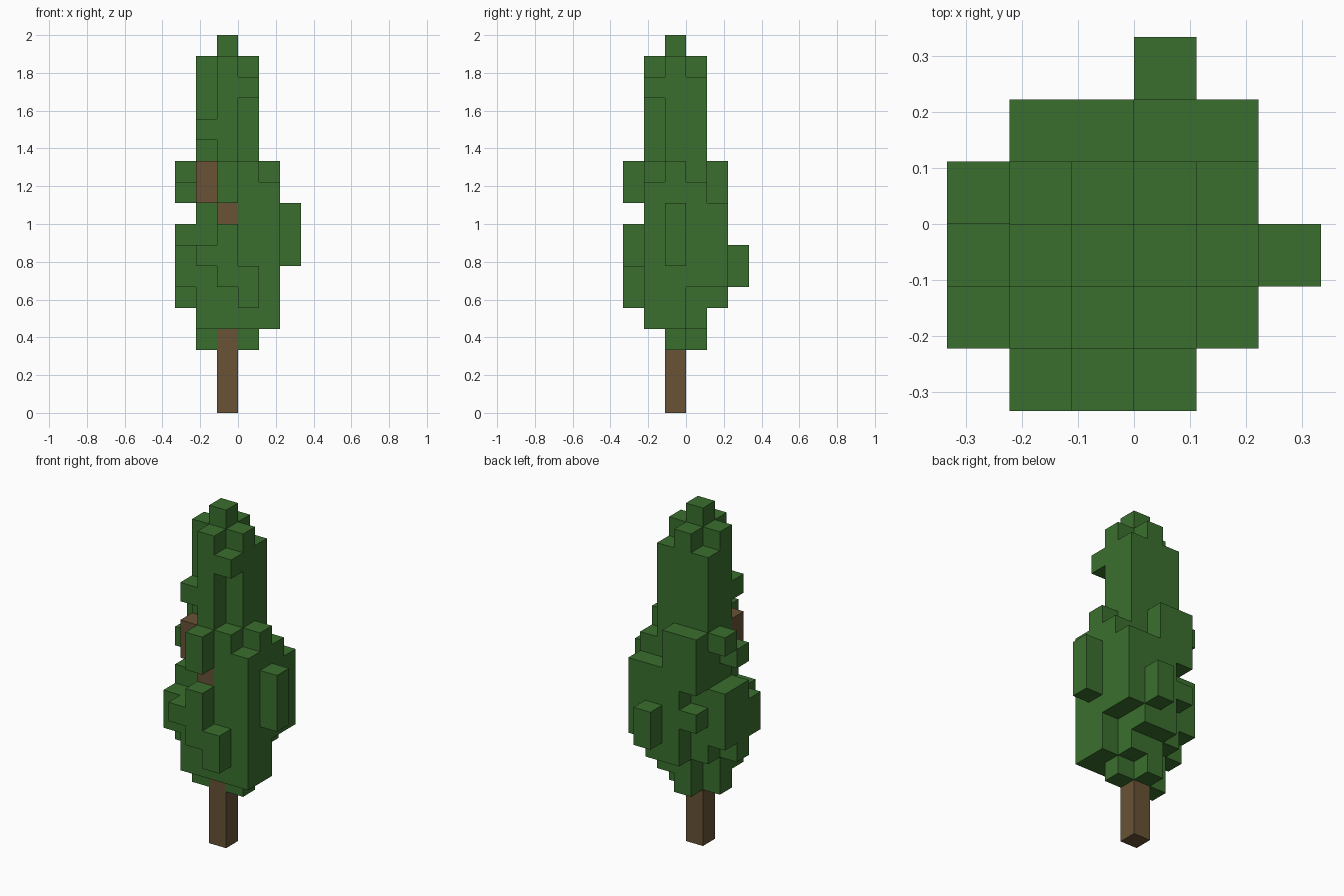
import bpy
import bmesh
from mathutils import Vector

UNIT = 1 / 9  # edge length of one block

cube = bpy.data.objects.get("Cube")
if cube:
    bpy.data.objects.remove(cube, do_unlink=True)


def make_material(name, colour):
    mat = bpy.data.materials.new(name)
    mat.use_nodes = True
    mat.diffuse_color = (*colour, 1)
    bsdf = mat.node_tree.nodes["Principled BSDF"]
    bsdf.inputs["Base Color"].default_value = (*colour, 1)
    bsdf.inputs["Roughness"].default_value = 0.9
    return mat


def box(x, y, z):
    """Block cells in inclusive (low, high) ranges; a single number is one cell."""
    spans = [(s, s) if isinstance(s, int) else s for s in (x, y, z)]
    rx, ry, rz = (range(a, b + 1) for a, b in spans)
    return {(i, j, k) for i in rx for j in ry for k in rz}


def union(*boxes):
    return set().union(*(box(*b) for b in boxes))


def build_blocks(name, cells, solid, mat):
    """Skin the cells, leaving out faces that touch any other solid cell."""
    bm = bmesh.new()
    for cell in cells:
        for axis in range(3):
            for sign in (-1, 1):
                step = [0, 0, 0]
                step[axis] = sign
                if tuple(c + s for c, s in zip(cell, step)) in solid:
                    continue
                normal = Vector(step)
                u = Vector([float(i == (axis + 1) % 3) for i in range(3)])
                v = normal.cross(u)
                mid = Vector(cell) + Vector((0.5, 0.5, 0.5)) + normal / 2
                corners = [mid + (u * a + v * b) / 2
                           for a, b in ((-1, -1), (1, -1), (1, 1), (-1, 1))]
                bm.faces.new([bm.verts.new(c * UNIT) for c in corners])
    bmesh.ops.remove_doubles(bm, verts=bm.verts[:], dist=0.001)
    bmesh.ops.dissolve_limit(bm, angle_limit=0.01, verts=bm.verts[:], edges=bm.edges[:])
    mesh = bpy.data.meshes.new(name)
    bm.to_mesh(mesh)
    bm.free()
    mesh.materials.append(mat)
    obj = bpy.data.objects.new(name, mesh)
    bpy.context.collection.objects.link(obj)
    return obj


# Trunk with a bent side branch
trunk = union((-1, -1, (0, 9)), (-1, -2, 9), (-2, -2, (10, 11)))

# Narrow crown: a square column with notched front corners and a stepped tip
crown = box((-2, 0), (-2, 0), (12, 15))
crown -= union((0, -2, (12, 14)), (-2, -2, 12), (-2, -2, (14, 15)))
crown |= union(((-2, 0), -1, 16), (-1, (-2, 0), 16), (-1, -1, 17))

# Wide body with notched corners
body = box((-2, 1), (-2, 1), (4, 11))
body -= union(
    ((-2, 1), 1, 4), (1, 0, (4, 5)), (1, 1, (4, 5)), (-2, 0, 4),
    (-2, 1, (5, 6)), (-2, 1, 8), (-2, -2, (8, 9)),
    ((0, 1), 1, (10, 11)), (1, 1, 10), (1, 0, 11), (1, -2, 11))

# Skirt around the trunk under the body
skirt = union(((-2, 0), -1, 3), (-1, 0, 3))

# Tufts sticking out on each side
front_tufts = union((-1, -3, (10, 11)), (-1, -3, (6, 8)), (-2, -3, 7), (0, -3, (5, 6)))
right_tufts = union((-3, 0, 11), (-3, -1, 10), (-3, -1, (5, 8)),
                    (-3, 0, (6, 8)), (-3, -2, (6, 7)))
left_tuft = box(2, -1, (7, 9))
back_tuft = box(0, 2, (6, 7))

foliage = (crown | body | skirt | front_tufts | right_tufts | left_tuft | back_tuft) - trunk
solid = foliage | trunk

build_blocks("trunk", trunk, solid, make_material("bark brown", (0.138, 0.084, 0.036)))
build_blocks("foliage", foliage, solid, make_material("leaf green", (0.043, 0.159, 0.027)))
